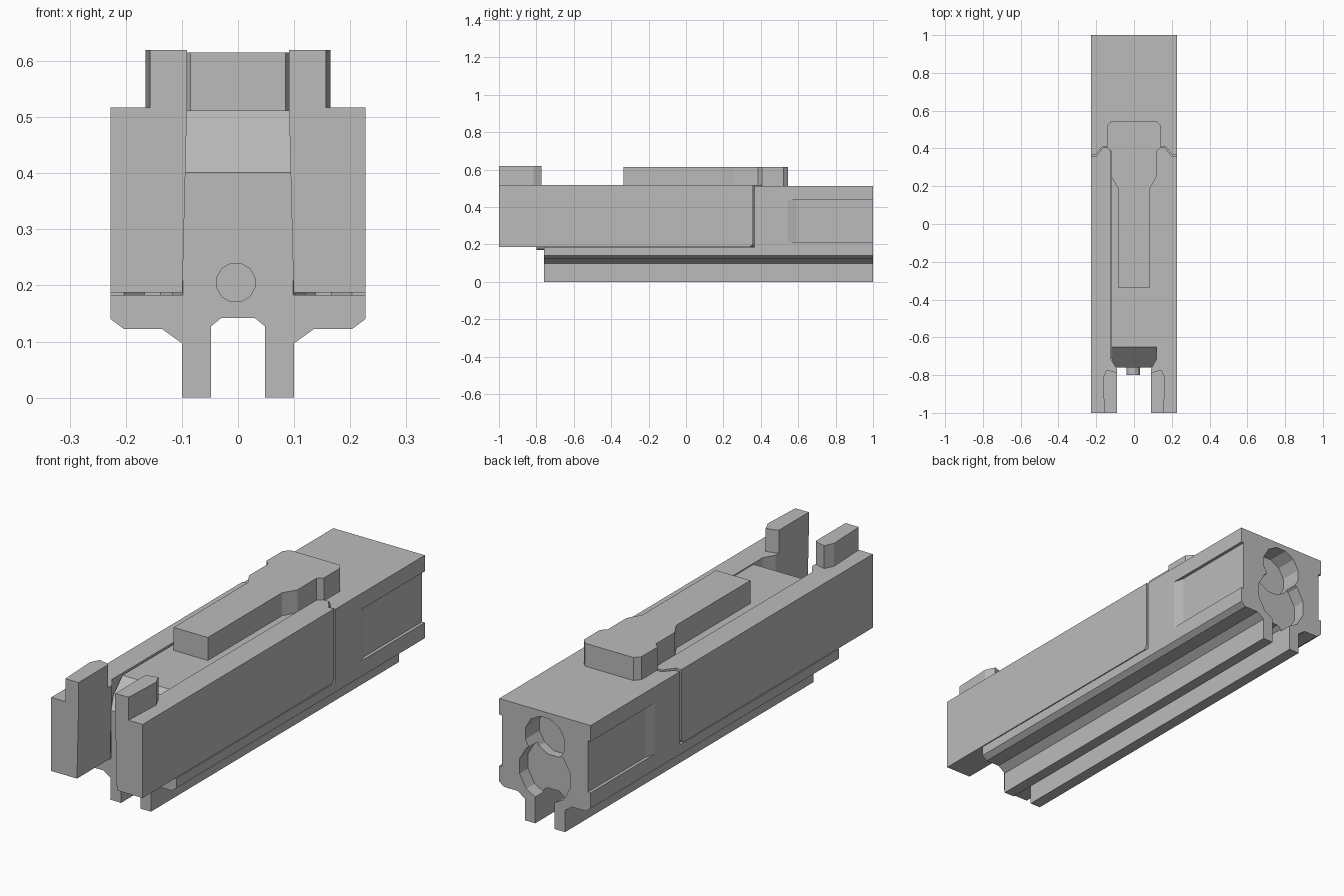
import bpy, bmesh, math
from mathutils import Vector

cube = bpy.data.objects.get("Cube")
if cube:
    bpy.data.objects.remove(cube, do_unlink=True)

GREY = (0.5, 0.5, 0.5, 1)
grey = bpy.data.materials.new("light_grey")
grey.use_nodes = True
grey.diffuse_color = GREY
grey.node_tree.nodes["Principled BSDF"].inputs["Base Color"].default_value = GREY


def prism(name, points, axis, lo, hi, side=1, adjust=None):
    """Extrude a flat outline along an axis; side=-1 mirrors it in x."""
    place = {"x": lambda a, b, d: (d, a, b),
             "y": lambda a, b, d: (a, d, b),
             "z": lambda a, b, d: (a, b, d)}[axis]
    bm = bmesh.new()
    face = bm.faces.new([bm.verts.new(place(a, b, lo)) for a, b in points])
    ends = bmesh.ops.extrude_face_region(bm, geom=[face])["geom"]
    shift = Vector(place(0, 0, hi - lo))
    for v in ends:
        if isinstance(v, bmesh.types.BMVert):
            v.co += shift
    if adjust:
        adjust(bm)
    for v in bm.verts:
        v.co.x *= side
    bmesh.ops.recalc_face_normals(bm, faces=bm.faces)
    mesh = bpy.data.meshes.new(name)
    bm.to_mesh(mesh)
    bm.free()
    mesh.materials.append(grey)
    obj = bpy.data.objects.new(name, mesh)
    bpy.context.collection.objects.link(obj)
    return obj


def cut(target, cutter):
    mod = target.modifiers.new("cut", "BOOLEAN")
    mod.operation = "DIFFERENCE"
    mod.solver = "EXACT"
    mod.object = cutter
    bpy.context.view_layer.objects.active = target
    bpy.ops.object.modifier_apply(modifier=mod.name)
    bpy.data.objects.remove(cutter, do_unlink=True)


def mirrored(half):
    return half + [(-x, y) for x, y in reversed(half)]


def circle(cx, cz, r, n):
    return [(cx + r * math.cos(math.tau * (i + 0.5) / n),
             cz + r * math.sin(math.tau * (i + 0.5) / n)) for i in range(n)]


FRONT, BACK, WIDE = -0.76, 1.0, 0.227
JAW_LOW, JAW_TOP, BODY_TOP = 0.187, 0.517, 0.512

# Body with the two rail feet
body = prism("body", mirrored([
    (0.03, 0.142), (0.048, 0.127), (0.048, 0), (0.1, 0), (0.1, 0.097),
    (0.135, 0.122), (0.203, 0.122), (WIDE, 0.14), (WIDE, BODY_TOP)]),
    "y", FRONT, BACK)

# Sloping front of the body
cut(body, prism("slope_cutter", [(-0.86, 0.3), (-0.55, 0.614), (-0.86, 0.614)],
                "x", -0.3, 0.3))

for side in (1, -1):
    # Room for the jaws
    gap = 0.12 if side == 1 else 0.118
    cut(body, prism("jaw_cutter", [
        (0.3, -1.1), (0.098, -1.1), (0.098, FRONT), (gap, -0.715), (gap, 0.388),
        (0.138, 0.41), (0.167, 0.41), (0.203, 0.367), (0.3, 0.367)],
        "z", JAW_LOW - 0.004, 0.7, side))
    # Shallow side recess at the rear
    cut(body, prism("recess_cutter", [
        (WIDE + 0.001, 0.54), (0.213, 0.59), (0.213, 1.1), (0.3, 1.1), (0.3, 0.54)],
        "z", 0.21, 0.44, side))

# Round openings in the rear face
cut(body, prism("upper_hole_cutter", circle(0, 0.39, 0.1, 12), "y", 0.9, 1.1))
cut(body, prism("lower_hole_cutter", circle(0, 0.235, 0.13, 12), "y", 0.94, 1.1))


def shape_jaw(bm):
    # Lean the inner front face and bevel the lower rear edge
    for v in bm.verts:
        if v.co.y < -0.7 and v.co.x < 0.11 and v.co.z < 0.3:
            v.co.x += 0.008
    edges = [e for e in bm.edges
             if all(v.co.z < 0.2 and abs(v.co.y - 0.357) < 0.001 for v in e.verts)]
    bmesh.ops.bevel(bm, geom=edges, offset=0.015, segments=1, affect="EDGES")


# Jaws and their raised fingers
for name, side in (("left", 1), ("right", -1)):
    inner = 0.12 if side == 1 else 0.124
    prism(name + "_jaw", [
        (WIDE, -1), (0.091, -1), (0.091, -0.765), (inner, -0.715), (inner, 0.385),
        (0.14, 0.404), (0.165, 0.404), (0.2, 0.357), (WIDE, 0.357)],
        "z", JAW_LOW, JAW_TOP, side, shape_jaw)
    prism(name + "_finger", [
        (0.157, -1), (0.091, -1), (0.091, -0.79), (0.105, -0.782),
        (0.145, -0.772), (0.165, -0.815)], "z", JAW_TOP, 0.62, side)

# Raised slider on top
prism("top_slider", mirrored([
    (0.085, -0.335), (0.085, 0.19), (0.12, 0.25), (0.12, 0.385), (0.143, 0.405),
    (0.143, 0.52), (0.12, 0.545)]), "z", BODY_TOP - 0.01, 0.615)

# Small pin on the front face
prism("front_pin", circle(-0.004, 0.205, 0.036, 12), "y", -0.8, FRONT + 0.02)
